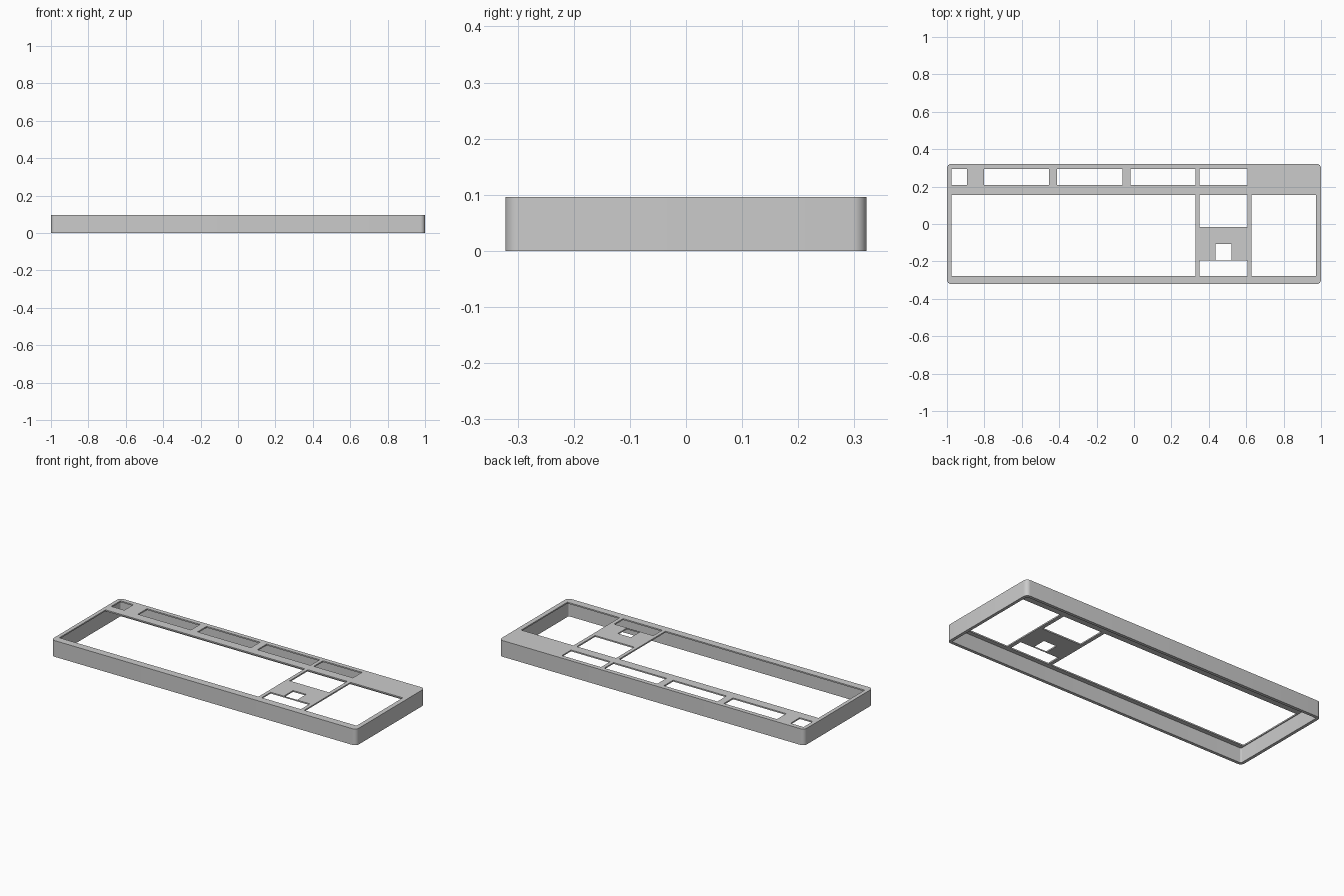
import bpy, bmesh
from math import cos, sin, pi

if "Cube" in bpy.data.objects:
    bpy.data.objects.remove(bpy.data.objects["Cube"])

HX, HY, H = 1.0, 0.322, 0.096      # outer half sizes and height
WALL, PLATE, R = 0.018, 0.008, 0.025


def rounded_points(hx, hy, r, seg=8):
    pts = []
    for i, (sx, sy) in enumerate([(1, 1), (-1, 1), (-1, -1), (1, -1)]):
        for k in range(seg + 1):
            a = (i + k / seg) * pi / 2
            pts.append((sx * (hx - r) + r * cos(a), sy * (hy - r) + r * sin(a)))
    return pts


def prism(name, pts, z0, z1):
    bm = bmesh.new()
    low = [bm.verts.new((x, y, z0)) for x, y in pts]
    top = [bm.verts.new((x, y, z1)) for x, y in pts]
    bm.faces.new(low[::-1])
    bm.faces.new(top)
    n = len(pts)
    for i in range(n):
        j = (i + 1) % n
        bm.faces.new((low[i], low[j], top[j], top[i]))
    me = bpy.data.meshes.new(name)
    bm.to_mesh(me)
    bm.free()
    ob = bpy.data.objects.new(name, me)
    bpy.context.collection.objects.link(ob)
    return ob


def cut(target, cutter):
    cutter.hide_render = True
    m = target.modifiers.new("cut", 'BOOLEAN')
    m.operation, m.solver, m.object = 'DIFFERENCE', 'EXACT', cutter
    bpy.context.view_layer.objects.active = target
    bpy.ops.object.modifier_apply(modifier=m.name)
    bpy.data.objects.remove(cutter)


# Rounded case body, hollow from below
case = prism("keyboard_case", rounded_points(HX, HY, R), 0, H)
cut(case, prism("hollow", rounded_points(HX - WALL, HY - WALL, R - WALL), -0.05, H - PLATE))

# Key openings: x0, x1, y0, y1
F, M = (0.209, 0.295), (-0.278, 0.155)
openings = [
    (-0.977, -0.892, *F), (-0.803, -0.455, *F), (-0.412, -0.062, *F),
    (-0.019, 0.329, *F), (0.35, 0.607, *F),        # function row
    (-0.977, 0.329, *M), (0.629, 0.972, *M),       # main keys, number pad
    (0.35, 0.607, -0.016, 0.155),                  # navigation keys
    (0.436, 0.522, -0.192, -0.107),                # up arrow
    (0.35, 0.607, -0.278, -0.194),                 # lower arrows
]
for x0, x1, y0, y1 in openings:
    cut(case, prism("opening", [(x0, y0), (x1, y0), (x1, y1), (x0, y1)], H - 0.03, H + 0.05))

# Smooth corners, sharp edges
bpy.ops.object.select_all(action='DESELECT')
case.select_set(True)
bpy.context.view_layer.objects.active = case
bpy.ops.object.shade_smooth_by_angle(angle=pi / 6)
